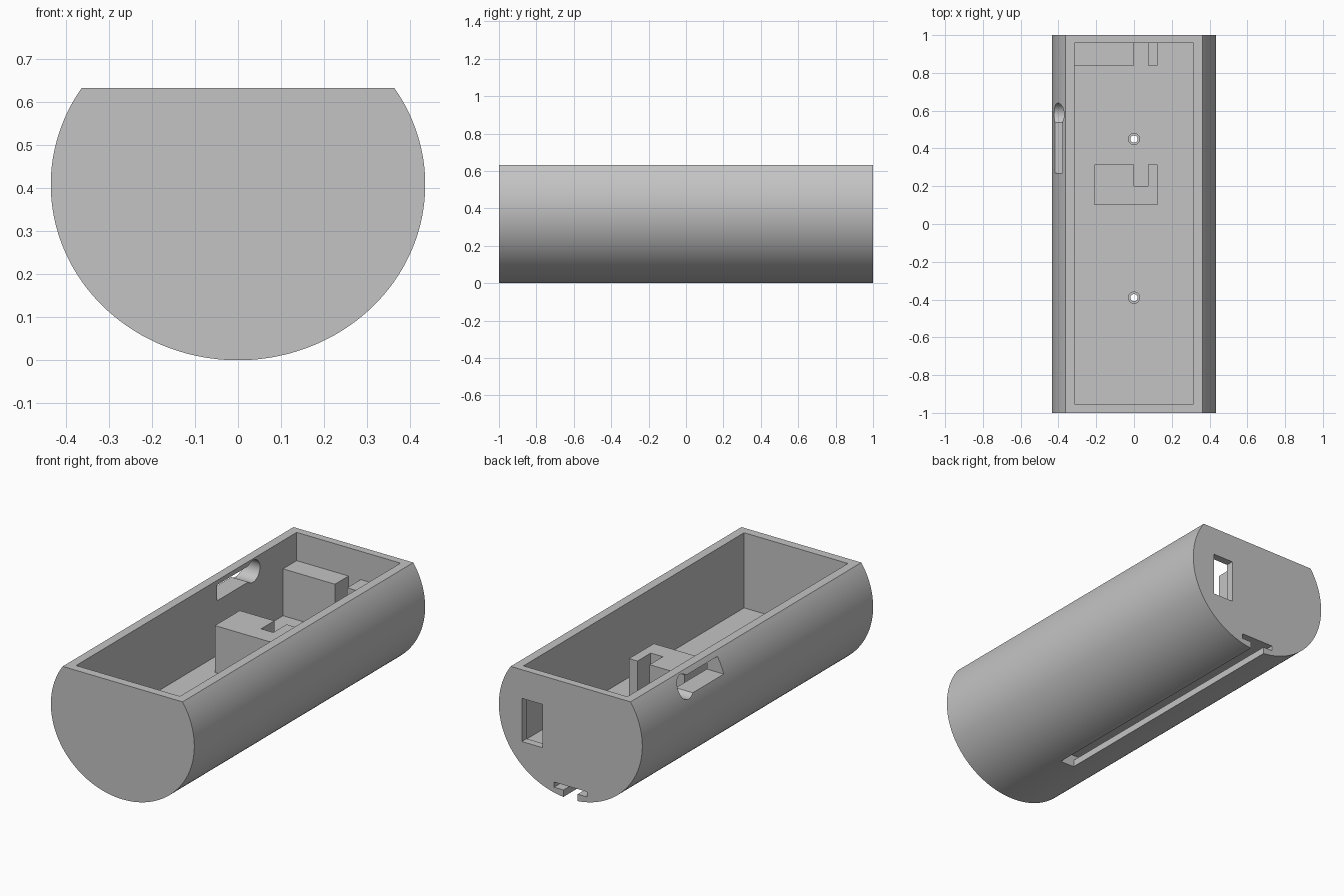
import bpy, bmesh, math
from mathutils import Matrix

if "Cube" in bpy.data.objects:
    bpy.data.objects.remove(bpy.data.objects["Cube"], do_unlink=True)

grey = bpy.data.materials.new("plain_grey")
grey.use_nodes = True
colour = (0.55, 0.55, 0.55, 1)
grey.diffuse_color = colour
grey.node_tree.nodes["Principled BSDF"].inputs["Base Color"].default_value = colour

TOP, FLOOR, POST = 0.632, 0.22, 0.477
HALF_W, HALF_H = 0.435, 0.408


def finish(bm, name):
    bmesh.ops.recalc_face_normals(bm, faces=bm.faces)
    mesh = bpy.data.meshes.new(name)
    bm.to_mesh(mesh)
    bm.free()
    mesh.materials.append(grey)
    obj = bpy.data.objects.new(name, mesh)
    bpy.context.collection.objects.link(obj)
    return obj


def prism(name, outline, to_3d, offset):
    bm = bmesh.new()
    face = bm.faces.new([bm.verts.new(to_3d(*p)) for p in outline])
    new = bmesh.ops.extrude_face_region(bm, geom=[face])["geom"]
    verts = [v for v in new if isinstance(v, bmesh.types.BMVert)]
    bmesh.ops.translate(bm, verts=verts, vec=offset)
    return finish(bm, name)


def box(name, x, y, z):
    corners = [(x[0], y[0]), (x[1], y[0]), (x[1], y[1]), (x[0], y[1])]
    return prism(name, corners, lambda a, b: (a, b, z[0]), (0, 0, z[1] - z[0]))


def rod(name, centre, radius, length, axis="Z"):
    bm = bmesh.new()
    turn = Matrix.Rotation(math.pi / 2, 4, "Y") if axis == "X" else Matrix()
    bmesh.ops.create_cone(bm, cap_ends=True, segments=48, radius1=radius, radius2=radius,
                          depth=length, matrix=Matrix.Translation(centre) @ turn)
    return finish(bm, name)


def cut(target, cutter):
    cutter.hide_render = True
    mod = target.modifiers.new("cut", "BOOLEAN")
    mod.operation, mod.solver, mod.object = "DIFFERENCE", "EXACT", cutter
    bpy.context.view_layer.objects.active = target
    bpy.ops.object.modifier_apply(modifier=mod.name)
    bpy.data.objects.remove(cutter, do_unlink=True)


# Shell: elliptical bar with a flat top
start = math.asin((TOP - HALF_H) / HALF_H)
sweep = math.pi + 2 * start
steps = 120
outline = []
for i in range(steps + 1):
    a = start - sweep * i / steps
    outline.append((HALF_W * math.cos(a), HALF_H + HALF_H * math.sin(a)))
shell = prism("shell", outline, lambda x, z: (x, -1, z), (0, 2, 0))

# Main cavity and rear window
cut(shell, box("cavity", (-0.315, 0.315), (-0.953, 0.958), (FLOOR, 0.8)))
cut(shell, box("rear_window", (0.17, 0.296), (0.9, 1.1), (0.238, 0.475)))

# Keyhole slot through the side wall
cut(shell, box("side_slot", (-0.5, -0.25), (0.27, 0.58), (0.52, 0.607)))
cut(shell, rod("side_slot_end", (-0.375, 0.58, 0.563), 0.06, 0.25, "X"))

# T-shaped rail underneath, open at the back
cut(shell, box("rail_wide", (-0.1, 0.1), (-0.54, 1.1), (0.04, 0.068)))
cut(shell, box("rail_neck", (-0.043, 0.043), (-0.54, 1.1), (-0.1, 0.05)))

# Counterbored screw holes in the floor
for y in (0.45, -0.39):
    cut(shell, rod("screw_hole", (0, y, 0.15), 0.019, 0.2))
    cut(shell, rod("screw_head", (0, y, 0.22), 0.03, 0.1))

# Board supports on the floor
middle = [(-0.21, 0.1), (0.125, 0.1), (0.125, 0.315), (0.074, 0.315),
          (0.074, 0.2), (0, 0.2), (0, 0.315), (-0.21, 0.315)]
prism("middle_support", middle, lambda x, y: (x, y, FLOOR - 0.005), (0, 0, POST - FLOOR + 0.005))
box("back_support", (-0.32, 0), (0.84, 0.963), (FLOOR - 0.005, POST))
box("back_post", (0.074, 0.125), (0.84, 0.963), (FLOOR - 0.005, POST))

# Smooth the curved walls, keep the edges crisp
bpy.ops.object.select_all(action="DESELECT")
shell.select_set(True)
bpy.context.view_layer.objects.active = shell
bpy.ops.object.shade_smooth_by_angle(angle=math.radians(25))
